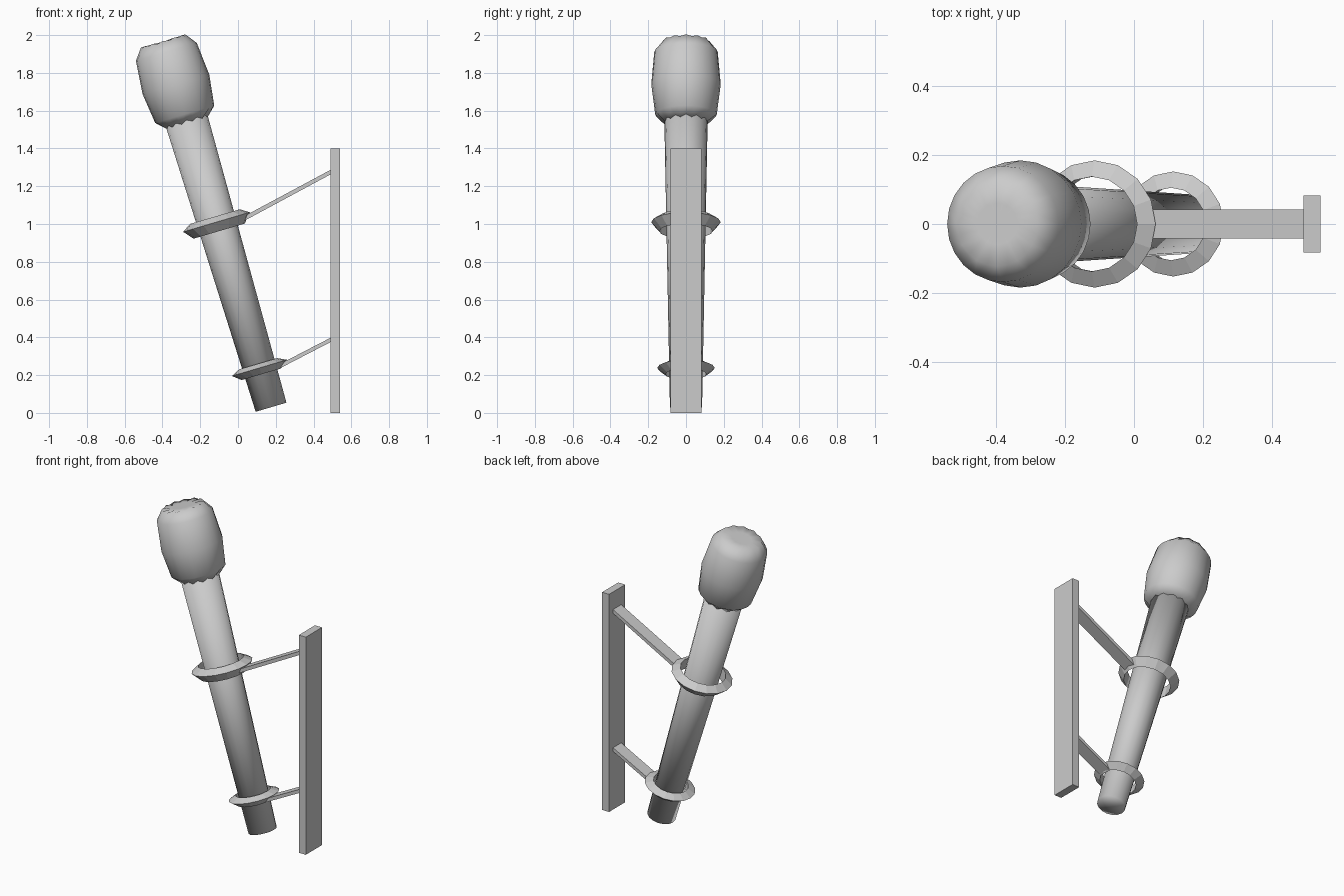
import bpy, bmesh, math
from mathutils import Vector

if "Cube" in bpy.data.objects:
    bpy.data.objects.remove(bpy.data.objects["Cube"])

# Tilted torch axis: base point, direction, and sideways vectors
BASE = Vector((0.175, 0, 0.03))
U = Vector((-0.442, 0, 1.5)).normalized()
N = Vector((U.z, 0, -U.x))
Y = Vector((0, 1, 0))


def finish(name, bm, smooth=False):
    bmesh.ops.recalc_face_normals(bm, faces=bm.faces)
    me = bpy.data.meshes.new(name)
    bm.to_mesh(me)
    bm.free()
    for p in me.polygons:
        p.use_smooth = smooth
    ob = bpy.data.objects.new(name, me)
    bpy.context.collection.objects.link(ob)
    return ob


def lathe(name, profile, sides, closed=False, smooth=False):
    """Spin (radius, distance, scallop) points around the torch axis."""
    bm = bmesh.new()
    rings = []
    for r, t, wave in profile:
        ring = []
        for i in range(sides):
            a = 2 * math.pi * i / sides
            h = t + wave * (i % 2)
            ring.append(bm.verts.new(BASE + U * h + (N * math.cos(a) + Y * math.sin(a)) * r))
        rings.append(ring)
    pairs = list(zip(rings, rings[1:]))
    if closed:
        pairs.append((rings[-1], rings[0]))
    for lo, hi in pairs:
        for i in range(sides):
            j = (i + 1) % sides
            bm.faces.new((lo[i], lo[j], hi[j], hi[i]))
    if not closed:
        for ring, (r, t, wave) in ((rings[0], profile[0]), (rings[-1], profile[-1])):
            c = bm.verts.new(BASE + U * (t + wave / 2))
            for i in range(sides):
                bm.faces.new((ring[i], ring[(i + 1) % sides], c))
    return finish(name, bm, smooth)


def slab(name, outline, half_width):
    """Extrude an x-z outline symmetrically across y."""
    bm = bmesh.new()
    f = bm.faces.new([bm.verts.new((x, -half_width, z)) for x, z in outline])
    out = bmesh.ops.extrude_face_region(bm, geom=[f])
    verts = [v for v in out["geom"] if isinstance(v, bmesh.types.BMVert)]
    bmesh.ops.translate(bm, verts=verts, vec=(0, 2 * half_width, 0))
    return finish(name, bm)


# Tapered handle
lathe("torch_handle", [(0.085, 0, 0), (0.115, 1.6, 0)], 16, smooth=True)

# Bulging wrapped head with scalloped lower and upper rims
lathe("torch_head", [(0.118, 1.585, -0.015), (0.163, 1.617, 0), (0.184, 1.782, 0),
                     (0.168, 1.961, 0), (0.122, 2.022, -0.008), (0.06, 2.018, 0)],
      24, smooth=True)

# Wedge-section hoops around the handle
for name, t, r, top, bottom in (("upper_hoop", 1.022, 0.184, 0.03, -0.05),
                                ("lower_hoop", 0.217, 0.152, 0.023, -0.035)):
    lathe(name, [(r, t, 0), (r - 0.047, t + top, 0), (r - 0.043, t + bottom, 0)], 16, closed=True)

# Wall plate
slab("wall_plate", [(0.49, 0), (0.54, 0), (0.54, 1.4), (0.49, 1.4)], 0.082)

# Sloping bracket arms
slab("upper_arm", [(0.03, 1.015), (0.5, 1.268), (0.5, 1.292), (0.03, 1.04)], 0.042)
slab("lower_arm", [(0.22, 0.235), (0.5, 0.38), (0.5, 0.403), (0.22, 0.258)], 0.042)
